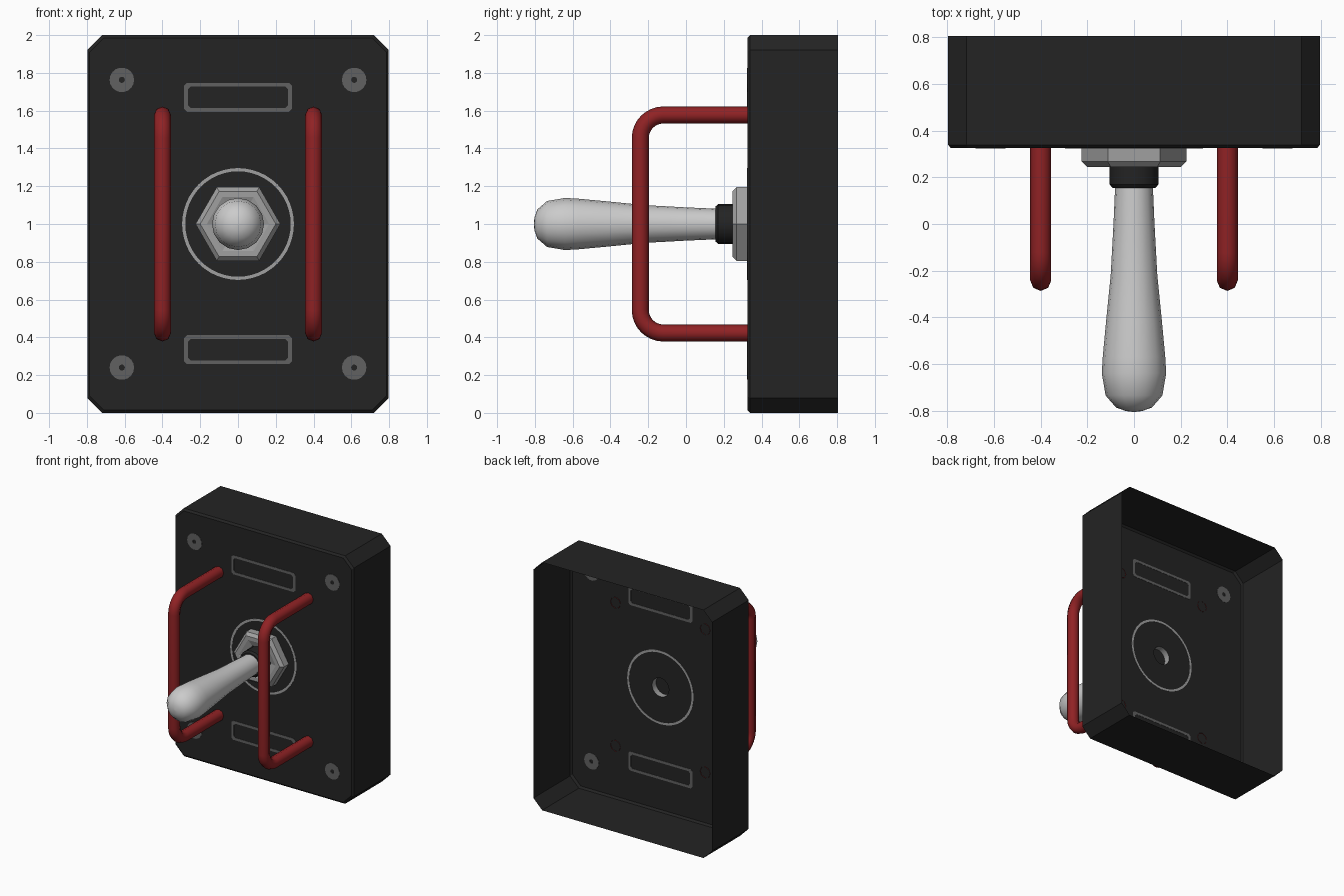
import bpy
import bmesh
from math import sin, cos, pi, radians

cube = bpy.data.objects.get("Cube")
if cube:
    bpy.data.objects.remove(cube, do_unlink=True)


def material(name, r, g, b):
    m = bpy.data.materials.new(name)
    m.use_nodes = True
    m.diffuse_color = (r, g, b, 1)
    bsdf = next(n for n in m.node_tree.nodes if n.type == "BSDF_PRINCIPLED")
    bsdf.inputs["Base Color"].default_value = (r, g, b, 1)
    return m


BLACK = material("black", 0.017, 0.017, 0.017)
RED = material("red", 0.28, 0.016, 0.018)
STEEL = material("steel", 0.6, 0.6, 0.6)
NUT_GREY = material("nut grey", 0.35, 0.35, 0.35)
MARK_GREY = material("mark grey", 0.12, 0.12, 0.12)

FRONT, BACK, MID = 0.325, 0.806, 1.0


def circle(r, y, n, x=0, z=MID):
    return [(x + r * cos(2 * pi * i / n), y, z + r * sin(2 * pi * i / n)) for i in range(n)]


def cut_rect(w, h, c, y, z=MID):
    """Rectangle with half sizes w, h and corners cut by c."""
    quarter = [(w, h - c), (w - c, h)]
    pts = quarter + [(-a, b) for a, b in reversed(quarter)]
    pts += [(-a, -b) for a, b in pts]
    return [(a, y, z + b) for a, b in pts]


def finish(obj, mat, smooth):
    obj.data.materials.append(mat)
    bpy.ops.object.select_all(action="DESELECT")
    obj.select_set(True)
    bpy.context.view_layer.objects.active = obj
    if smooth:
        bpy.ops.object.shade_smooth_by_angle(angle=radians(smooth))
    return obj


def loft(name, rings, mat, cap_start=False, cap_end=False, closed=False, hole=None, smooth=0):
    """Skin matching rings; the first ring may be filled around a hole."""
    bm = bmesh.new()
    loops = [[bm.verts.new(p) for p in ring] for ring in rings]
    pairs = list(zip(loops, loops[1:]))
    if closed:
        pairs.append((loops[-1], loops[0]))
    for a, b in pairs:
        n = len(a)
        for i in range(n):
            j = (i + 1) % n
            bm.faces.new((a[i], a[j], b[j], b[i]))
    if cap_start:
        bm.faces.new(loops[0])
    if cap_end:
        bm.faces.new(loops[-1])
    if hole:
        edges = []
        for loop in (loops[0], [bm.verts.new(p) for p in hole]):
            for a, b in zip(loop, loop[1:] + loop[:1]):
                edges.append(bm.edges.get((a, b)) or bm.edges.new((a, b)))
        bmesh.ops.triangle_fill(bm, edges=edges, use_beauty=True, normal=(0, -1, 0))
    bmesh.ops.recalc_face_normals(bm, faces=bm.faces)
    mesh = bpy.data.meshes.new(name)
    bm.to_mesh(mesh)
    bm.free()
    obj = bpy.data.objects.new(name, mesh)
    bpy.context.collection.objects.link(obj)
    return finish(obj, mat, smooth)


def flat_band(name, outline, outer, inner, mat):
    """Thin inlay set through the panel, between two outlines."""
    y0, y1 = FRONT - 0.002, FRONT + 0.002
    return loft(name, [outline(outer, y0), outline(outer, y1),
                       outline(inner, y1), outline(inner, y0)], mat, closed=True)


# Open-backed housing with cut corners and a bored front panel
loft("housing", [cut_rect(0.785, 0.985, 0.074, FRONT),
                 cut_rect(0.797, 1.0, 0.078, FRONT + 0.014),
                 cut_rect(0.797, 1.0, 0.078, BACK)],
     BLACK, hole=circle(0.075, FRONT, 24))

# Panel markings
flat_band("dial_ring", lambda r, y: circle(r, y, 48), 0.296, 0.279, NUT_GREY)
for place, z in (("upper", 1.67), ("lower", 0.335)):
    flat_band(place + "_label_frame",
              lambda d, y: cut_rect(0.285 - d, 0.077 - d, 0.015, y, z), 0, 0.02, MARK_GREY)
    for side, x in (("left", 0.615), ("right", -0.615)):
        sz = MID + (0.763 if place == "upper" else -0.76)
        flat_band(place + "_" + side + "_screw",
                  lambda r, y: circle(r, y, 18, x, sz), 0.065, 0.016, MARK_GREY)

# Hexagonal nut with chamfered rim, sloping inside and bore
loft("hex_nut", [circle(0.225, FRONT, 6), circle(0.225, 0.268, 6),
                 circle(0.2, 0.245, 6), circle(0.165, 0.245, 6),
                 circle(0.11, 0.262, 6)], NUT_GREY)
loft("bore", [circle(0.075, FRONT, 24), circle(0.075, 0.27, 24)], NUT_GREY, smooth=40)

# Collar and lever
loft("collar", [circle(0.105, 0.275, 16), circle(0.105, 0.17, 16),
                circle(0.092, 0.155, 16)], BLACK, cap_start=True, cap_end=True, smooth=35)
lever = [(0.16, 0.081), (0, 0.088), (-0.22, 0.1), (-0.42, 0.12), (-0.57, 0.134),
         (-0.64, 0.138), (-0.735, 0.122), (-0.787, 0.077), (-0.802, 0.035), (-0.806, 0.004)]
loft("lever", [circle(r, y, 16) for y, r in lever], STEEL,
     cap_start=True, cap_end=True, smooth=50)

# Guard bars bent from round rod
BEND, REACH, HALF = 0.122, -0.242, 0.577
bend = [(REACH + BEND - BEND * sin(t), HALF - BEND + BEND * cos(t))
        for t in [pi / 2 * i / 8 for i in range(9)]]
upper = [(FRONT + 0.003, HALF)] + bend
path = upper + [(y, -z) for y, z in reversed(upper)]
for side, x in (("left", 0.4), ("right", -0.4)):
    curve = bpy.data.curves.new(side + "_guard_bar", "CURVE")
    curve.dimensions = "3D"
    curve.bevel_depth = 0.045
    curve.bevel_resolution = 2
    spline = curve.splines.new("POLY")
    spline.points.add(len(path) - 1)
    for point, (y, z) in zip(spline.points, path):
        point.co = (x, y, MID + z, 1)
    bar = bpy.data.objects.new(side + "_guard_bar", curve)
    bpy.context.collection.objects.link(bar)
    finish(bar, RED, 0)
    bpy.ops.object.convert(target="MESH")
    bpy.ops.object.shade_smooth_by_angle(angle=radians(50))
